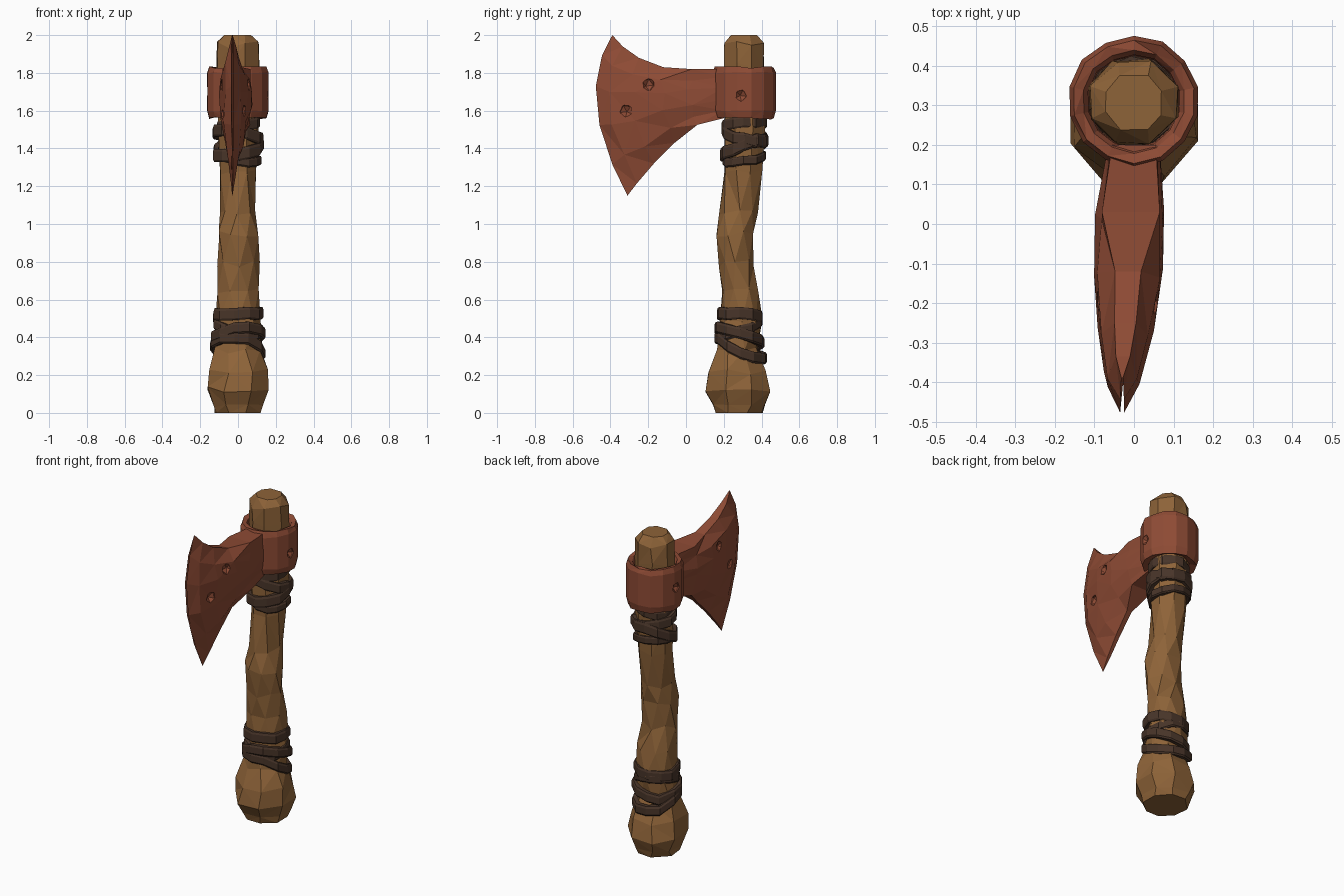
import bpy, bmesh, random
from math import sin, cos, pi
from mathutils import Vector

if "Cube" in bpy.data.objects:
    bpy.data.objects.remove(bpy.data.objects["Cube"])

random.seed(4)


def material(name, color):
    m = bpy.data.materials.new(name)
    m.diffuse_color = (*color, 1)
    m.use_nodes = True
    m.node_tree.nodes["Principled BSDF"].inputs["Base Color"].default_value = m.diffuse_color
    return m


WOOD = material("wood", (0.27, 0.125, 0.04))
RUST = material("rusty_metal", (0.27, 0.07, 0.035))
LEATHER = material("leather", (0.065, 0.035, 0.022))


def loft(name, rings, mat, closed=False, triangulate=True):
    """Skin a list of equal-length point loops, capped or joined end to end."""
    bm = bmesh.new()
    vs = [[bm.verts.new(p) for p in ring] for ring in rings]
    n = len(vs[0])
    for k in range(len(vs) if closed else len(vs) - 1):
        a, b = vs[k], vs[(k + 1) % len(vs)]
        for i in range(n):
            j = (i + 1) % n
            bm.faces.new((a[i], a[j], b[j], b[i]))
    if not closed:
        bm.faces.new(vs[0])
        bm.faces.new(vs[-1])
    if triangulate:
        bmesh.ops.triangulate(bm, faces=[f for f in bm.faces if len(f.verts) == 4])
    bmesh.ops.recalc_face_normals(bm, faces=bm.faces)
    me = bpy.data.meshes.new(name)
    bm.to_mesh(me)
    bm.free()
    ob = bpy.data.objects.new(name, me)
    bpy.context.collection.objects.link(ob)
    me.materials.append(mat)
    return ob


def jit(a):
    return random.uniform(-a, a)


# Knobbly wooden handle: z, y min, y max, half width in x
sections = [(0.0, .15, .41, .125), (.03, .135, .425, .135), (.12, .09, .46, .17),
            (.22, .11, .43, .16), (.33, .16, .38, .13), (.5, .18, .40, .12),
            (.64, .19, .385, .115), (.79, .175, .355, .11), (.95, .155, .36, .108),
            (1.06, .18, .38, .09), (1.27, .20, .41, .10), (1.5, .20, .42, .11),
            (1.84, .20, .42, .115), (1.95, .20, .415, .112), (2.0, .235, .38, .075)]
rings = []
for k, (z, y0, y1, hx) in enumerate(sections):
    ring, end = [], z < .02 or z > 1.98
    for i in range(8):
        a = 2 * pi * (i + .5 * (k % 2) * (.3 < z < 1.4)) / 8 + pi / 8 + jit(.09)
        s = 1.03 + jit(.035)
        ring.append((hx * s * cos(a), (y0 + y1) / 2 + (y1 - y0) / 2 * s * sin(a),
                     z + (0 if end else jit(.018))))
    rings.append(ring)
loft("handle", rings, WOOD)


# Metal collar around the handle head
prof = [(.118, 1.80), (.13, 1.825), (.155, 1.83), (.166, 1.80),
        (.166, 1.60), (.155, 1.56), (.115, 1.57)]
rings = []
for i in range(14):
    a = 2 * pi * i / 14 + pi / 2
    s = 1 + (jit(.02) if i else 0)
    rings.append([(r * s * cos(a), .31 + r * s * sin(a), z + jit(.006)) for r, z in prof])
collar = loft("collar", rings, RUST, closed=True)

# Blade: stations from collar to cutting edge (top, middle, bottom in y z; half thickness; x shift)
stations = [((.2, 1.82), (.2, 1.69), (.2, 1.56), .065, 0),
            ((.03, 1.82), (.02, 1.665), (.06, 1.525), .086, -.008),
            ((-.12, 1.83), (-.12, 1.64), (-.06, 1.43), .082, -.015),
            ((-.25, 1.88), (-.27, 1.62), (-.17, 1.32), .068, -.022),
            ((-.335, 1.94), (-.40, 1.62), (-.26, 1.215), .045, -.028),
            ((-.39, 2.0), (-.475, 1.63), (-.31, 1.15), .005, -.03)]
steps = [(0, .4), (.16, .9), (.38, 1), (.62, .95), (.84, .7), (1, .2)]
rings = []
for k, (top, mid, bot, ht, dx) in enumerate(stations):
    top, mid, bot = Vector(top), Vector(mid), Vector(bot)
    loop = []
    for side in (1, -1):
        for t, w in (steps if side == 1 else steps[::-1]):
            p = (1-t)*(1-2*t)*top + 4*t*(1-t)*mid + t*(2*t-1)*bot
            if k in (0, 1):
                w = max(w, .85)
            inner = 0 < k < 5 and 0 < t < 1
            j = .014 if inner else 0
            loop.append((dx + side * ht * w + jit(j * .5), p.x + jit(j), p.y + jit(j)))
    rings.append(loop)
blade = loft("axe_blade", rings, RUST)


# Corrosion pits cut into the metal
def pits(target, places, r):
    for x, y, z in places:
        bpy.ops.mesh.primitive_ico_sphere_add(subdivisions=1, radius=r, location=(x, y, z),
                                              rotation=(x * 9, y * 7, z))
        cutter = bpy.context.object
        cutter.name = "pit_cutter"
        mod = target.modifiers.new("pit", 'BOOLEAN')
        mod.operation, mod.solver, mod.object = 'DIFFERENCE', 'EXACT', cutter
        bpy.context.view_layer.objects.active = target
        bpy.ops.object.modifier_apply(modifier=mod.name)
        bpy.data.objects.remove(cutter)


pits(blade, [(.068, -.2, 1.74), (.045, -.32, 1.6), (-.105, -.2, 1.74), (-.10, -.32, 1.58)], .038)
pits(collar, [(.175, .29, 1.68), (-.175, .33, 1.7)], .036)


# Tilted leather wraps: centre y, z, radius x, radius y, half height, slope in y, slope in x
def wrap(name, cy, cz, rx, ry, h, sy, sx):
    rings = []
    for i in range(11):
        a = 2 * pi * i / 11 + jit(.08)
        s = 1 + jit(.03)
        c, d = cos(a), sin(a)
        z = cz + sy * d * ry + sx * c * rx + jit(.008)
        rings.append([(rx * s * f * c, cy + ry * s * f * d, z + g * h)
                      for f, g in ((.78, 1), (.96, 1), (1, .6), (1, -.7), (.95, -1), (.78, -1))])
    loft(name, rings, LEATHER, closed=True)


for i, w in enumerate([(.285, .52, .138, .125, .032, -.05, .05),
                       (.285, .455, .135, .122, .028, .25, -.15),
                       (.285, .41, .146, .135, .03, -.3, .12),
                       (.29, .34, .148, .138, .03, -.42, -.12)]):
    wrap(f"lower_wrap_{i + 1}", *w)
for i, w in enumerate([(.31, 1.525, .118, .118, .03, .08, .1),
                       (.31, 1.47, .138, .125, .032, -.2, -.15),
                       (.31, 1.40, .138, .13, .034, .3, .15),
                       (.31, 1.35, .125, .118, .024, .1, -.15)]):
    wrap(f"upper_wrap_{i + 1}", *w)
